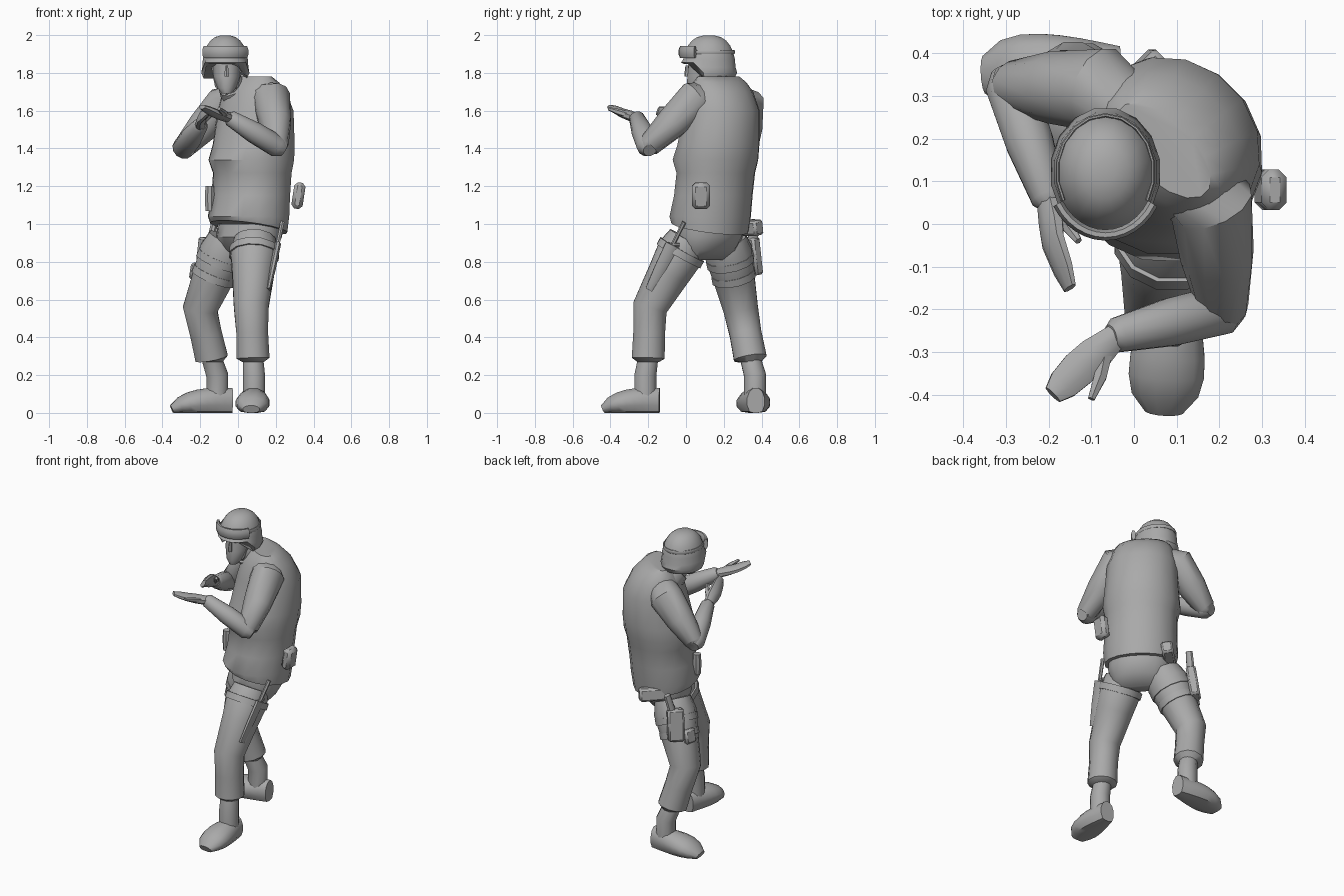
import bpy, bmesh, math
from mathutils import Vector, Matrix

if "Cube" in bpy.data.objects:
    bpy.data.objects.remove(bpy.data.objects["Cube"], do_unlink=True)

tone = (0.4, 0.4, 0.4, 1)
grey = bpy.data.materials.new("plain_grey")
grey.use_nodes = True
grey.diffuse_color = tone
grey.node_tree.nodes["Principled BSDF"].inputs["Base Color"].default_value = tone

BACK, UP = Vector((0, 1, 0)), Vector((0, 0, 1))
TURN = math.radians(-45)  # the trunk is turned to its own right
TRUNK = Matrix.Rotation(TURN, 4, 'Z')
parts = []


def at(x, y, z):
    return Vector((x, y, z))


def finish(name, bm, matrix):
    bmesh.ops.recalc_face_normals(bm, faces=bm.faces)
    bm.transform(matrix)
    mesh = bpy.data.meshes.new(name)
    bm.to_mesh(mesh)
    bm.free()
    mesh.materials.append(grey)
    ob = bpy.data.objects.new(name, mesh)
    bpy.context.collection.objects.link(ob)
    parts.append(ob)
    return ob


def tube(name, rings, ref=BACK, level=False, sides=12, matrix=Matrix()):
    """Skin elliptical rings, each given as (centre, half width, half height) or (centre, radius)."""
    bm = bmesh.new()
    loops = []
    last = len(rings) - 1
    for i, ring in enumerate(rings):
        along = rings[min(i + 1, last)][0] - rings[max(i - 1, 0)][0]
        along = UP if level else along.normalized()
        side = ref.cross(along).normalized()
        rise = along.cross(side)
        loop = []
        for k in range(sides):
            angle = math.tau * (k + 0.5) / sides
            co = ring[0] + side * ring[1] * math.cos(angle) + rise * ring[-1] * math.sin(angle)
            co.z = max(co.z, 0)
            loop.append(bm.verts.new(co))
        loops.append(loop)
    for low, high in zip(loops, loops[1:]):
        for k in range(sides):
            n = (k + 1) % sides
            bm.faces.new((low[k], low[n], high[n], high[k]))
    bm.faces.new(loops[0])
    bm.faces.new(loops[-1])
    return finish(name, bm, matrix)


def box(name, centre, size, yaw=TURN, lean=0.15, bevel=0.012):
    bm = bmesh.new()
    bmesh.ops.create_cube(bm, size=1)
    bm.transform(Matrix.Diagonal((*size, 1)))
    bmesh.ops.bevel(bm, geom=bm.edges[:], offset=bevel, segments=1, affect='EDGES')
    turn = Matrix.Rotation(yaw, 4, 'Z') @ Matrix.Rotation(lean, 4, 'Y')
    finish(name, bm, Matrix.Translation(centre) @ turn)


def trunk(name, rows):
    """Level body rings from (height, backward shift, half depth); the width follows the depth."""
    rings = [(at(-.05 - (z - 1) * .03, y, z), .1 + depth * .6, depth) for z, y, depth in rows]
    return tube(name, rings, level=True, sides=16, matrix=TRUNK)


def leg(side, hip, knee, cuff, heel, toe):
    thigh, calf = hip.lerp(knee, .5), knee.lerp(cuff, .5)
    tube(f"{side}_trouser", [(hip, .11), (hip.lerp(knee, .2), .13), (thigh, .115), (knee, .095),
                             (calf, .087), (cuff, .09), (cuff - UP * .02, .06)])
    ankle = heel.lerp(toe, .25)
    tube(f"{side}_boot_shaft", [(cuff, .055), (ankle + UP * .2, .06), (ankle + UP * .06, .06)])
    sole = []
    for i in range(8):
        f = i / 7
        tip = 1 - f ** 8 / 2
        half = (.075 + math.sin(f * 3) * .012 - f * .03) * tip
        sole.append((heel.lerp(toe, f) + UP * half * .8, (.048 + math.sin(f * 2) * .047) * tip, half))
    tube(f"{side}_boot", sole, ref=UP)


def strap(name, start, end, where, radius):
    half = (end - start).normalized() * .02
    middle = start.lerp(end, where)
    tube(name, [(middle - half, radius), (middle + half, radius)])


def arm(side, shoulder, elbow, wrist):
    chest = at(.05, .2, 1.68)
    point = elbow + (elbow - wrist).normalized() * .04
    tube(f"{side}_upper_arm", [(shoulder.lerp(chest, .5), .085), (shoulder, .102),
                               (shoulder.lerp(elbow, .5), .087), (elbow, .06), (point, .035)])
    tube(f"{side}_forearm", [(point, .035), (elbow, .06), (elbow.lerp(wrist, .5), .058),
                             (wrist, .042), (wrist.lerp(elbow, -.06), .028)], ref=UP)


def hand(side, wrist, knuckles, tip, thumb, across):
    """Cupped palm with closed fingers and a free thumb; across runs over the knuckles."""
    normal = (tip - wrist).cross(across).normalized()
    tube(f"{side}_palm", [(wrist, .03, .028), (wrist.lerp(knuckles, .6), .045, .026),
                          (knuckles, .046, .022), (knuckles.lerp(tip, .6), .04, .018),
                          (tip, .025, .012)], ref=normal, sides=8)
    tube(f"{side}_thumb", [(wrist.lerp(knuckles, .25), .02), (wrist.lerp(thumb, .65), .017),
                           (thumb, .009)], ref=UP, sides=6)


# Jacket with a belly pouch bulge and a hem that dips at the back, hips and collar
jacket = trunk("jacket", [(.98, .13, .195), (1.04, .13, .21), (1.15, .15, .2), (1.27, .165, .2),
                          (1.34, .16, .225), (1.42, .18, .212), (1.6, .2, .19),
                          (1.7, .19, .15), (1.75, .18, .11), (1.78, .17, .07)])
for v in jacket.data.vertices:
    if v.co.z < 1:
        v.co.z += (.19 - v.co.x - v.co.y) * .14
trunk("hips", [(.81, .13, .04), (.86, .13, .11), (.93, .13, .155), (1, .14, .15)])
collar = at(0, .17, 1.7)
face = at(-.06, .09, 1.78)
tube("collar", [(collar, .1), (collar.lerp(face, .5), .08)])
tube("neck", [(collar, .07), (face, .06)])

# Legs
left_hip, left_knee = at(.09, .01, .92), at(.07, -.19, .56)
right_hip, right_knee = at(-.05, .21, .92), at(-.2, .29, .55)
leg("left", left_hip, left_knee, at(.08, -.2, .29), at(.09, -.14, 0), at(.07, -.44, 0))
leg("right", right_hip, right_knee, at(-.14, .34, .29), at(-.03, .37, 0), at(-.35, .35, 0))

# Arms and hands
left_wrist, right_wrist = at(-.04, -.26, 1.56), at(-.2, .06, 1.52)
arm("left", at(.18, .05, 1.66), at(.21, -.2, 1.41), left_wrist)
arm("right", at(-.08, .315, 1.63), at(-.29, .325, 1.4), right_wrist)
hand("left", left_wrist, at(-.13, -.34, 1.59), at(-.19, -.4, 1.62), at(-.1, -.41, 1.61), at(1, -1, 0))
hand("right", right_wrist, at(-.19, -.04, 1.57), at(-.15, -.15, 1.6), at(-.13, -.04, 1.6), at(.5, 0, 1))

# Head with nose and chin straps
rows = [(1.69, .04, .03), (1.72, .06, .06), (1.78, .09, .085), (1.9, .11, .095)]
tube("head", [(at(face.x, y, z), r * .85, r) for z, y, r in rows], level=True)
nose = at(face.x, .005, 1.8)
tube("nose", [(nose + UP * .04, .008), (nose, .013), (nose - UP * .02, .014)], level=True, sides=6)
for side, sign in (("left", 1), ("right", -1)):
    ear = face + at(sign * .075, 0, .05)
    chin = at(face.x, .02, 1.69)
    jaw = at(face.x + sign * .055, .06, 1.73)
    tube(f"{side}_chin_strap", [(ear, .008), (jaw, .008), (chin, .008)], sides=6)

# Helmet: full dome over a flared skirt whose rim lifts above the face
crown = at(-.067, .122, 1.83)
dome = [(crown - UP * .06, .117, .135), (crown - UP * .03, .13, .152)]
for i in range(7):
    angle = math.radians(i * 14)
    reach = math.cos(angle) ** .75 * .143
    dome.append((crown + UP * math.sin(angle) * .17, reach * .87, reach))
helmet = tube("helmet", dome, level=True, sides=16)
for v in helmet.data.vertices:
    if v.co.z < crown.z + .02 and v.co.y < .07:
        v.co.z = crown.z + .035 + (v.co.z - crown.z) * .3


def head_band(name, start, end, grow, thick, tall):
    rings = []
    for i in range(13):
        angle = math.radians(start + (end - start) * i / 12)
        reach = at(math.cos(angle) * (.11 + grow), math.sin(angle) * (.13 + grow), .08)
        rings.append((crown + reach, thick, tall))
    tube(name, rings, ref=UP, sides=8)


head_band("goggle_lens", 210, 330, .018, .014, .034)
head_band("goggle_strap", -30, 210, .003, .005, .012)

# Belt gear
box("side_pouch", at(.32, .08, 1.15), (.06, .095, .14), yaw=0, bevel=.018)
box("belt_pouch", at(.01, .33, .98), (.07, .17, .08))
canister = at(-.15, .1, 1.14)
tube("vest_canister", [(canister - UP * .07, .024), (canister, .028), (canister + UP * .06, .024)], sides=8)

# Thigh straps, knife and holster
strap("left_thigh_strap", left_hip, left_knee, .2, .136)
strap("upper_holster_strap", right_hip, right_knee, .3, .13)
strap("lower_holster_strap", right_hip, right_knee, .52, .12)
guard, sheath_tip = at(.21, -.07, .89), at(.16, -.19, .65)
tube("knife_sheath", [(guard, .018, .042), (guard.lerp(sheath_tip, .5), .018, .038),
                      (sheath_tip, .012, .028)], sides=8)
tube("knife_handle", [(guard.lerp(sheath_tip, -.5), .012), (guard, .011)], sides=6)
tube("knife_guard", [(guard - BACK * .035, .01), (guard + BACK * .035, .01)], ref=UP, sides=6)
box("holster", at(-.17, .35, .83), (.06, .1, .2))
box("holster_pocket", at(-.23, .29, .75), (.035, .08, .09), yaw=TURN / 3)
tube("pistol_grip", [(at(-.15, .35, .9), .02, .03), (at(-.12, .37, 1.02), .02, .024)], sides=8)

# Smooth shading with crisp edges
bpy.ops.object.select_all(action='DESELECT')
for ob in parts:
    ob.select_set(True)
bpy.context.view_layer.objects.active = parts[0]
bpy.ops.object.shade_smooth_by_angle(angle=math.radians(42))
